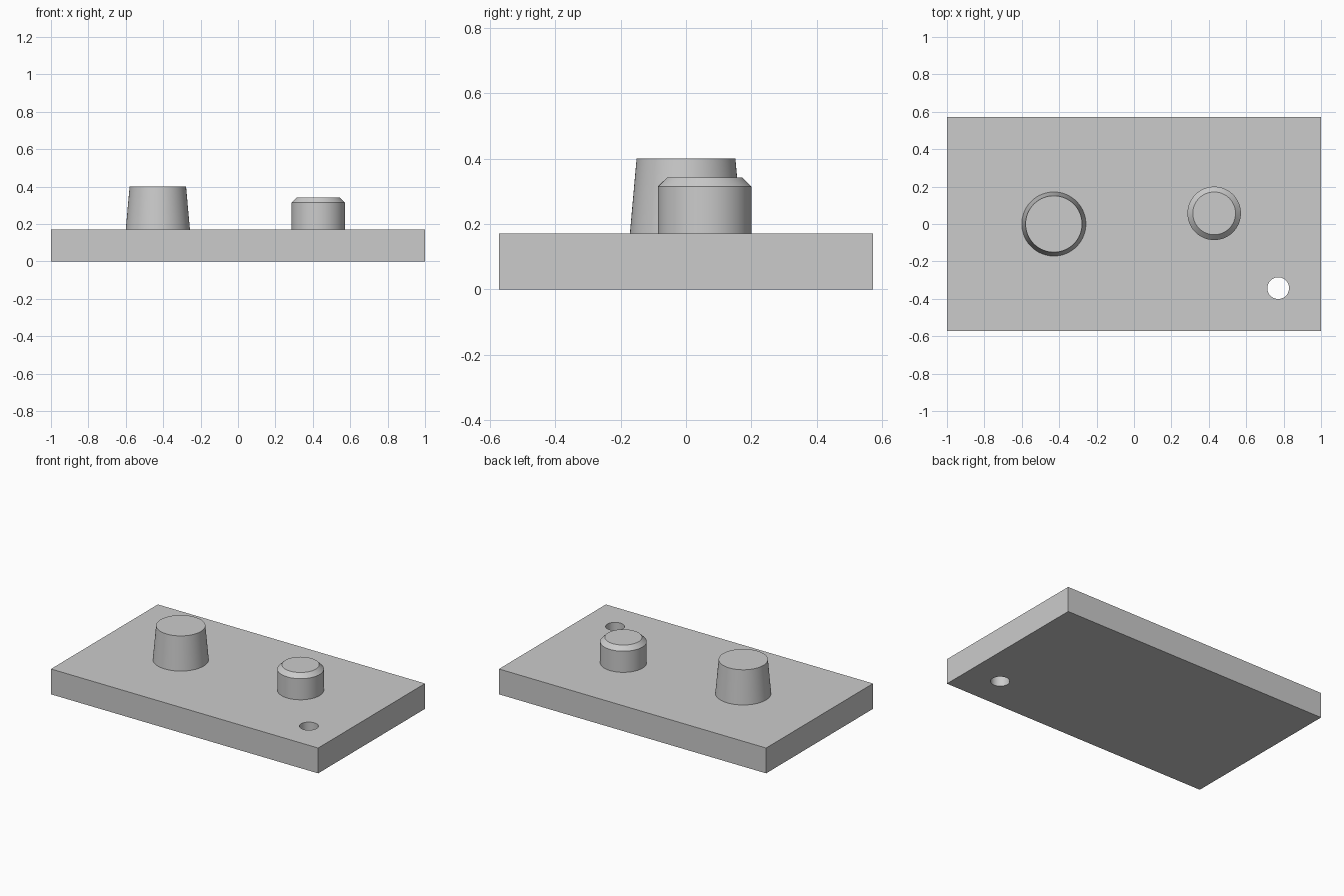
import bpy
import bmesh
from math import tau
from mathutils import Matrix

if "Cube" in bpy.data.objects:
    bpy.data.objects.remove(bpy.data.objects["Cube"], do_unlink=True)

LENGTH, WIDTH, THICK = 2.0, 1.143, 0.1714
COLOUR = (0.6, 0.6, 0.6, 1.0)

grey = bpy.data.materials.new("light_grey")
grey.use_nodes = True
grey.diffuse_color = COLOUR
grey.node_tree.nodes["Principled BSDF"].inputs["Base Color"].default_value = COLOUR


def finish(name, bm, location):
    """Turn a bmesh into a grey object with crisp edges."""
    bmesh.ops.recalc_face_normals(bm, faces=bm.faces)
    mesh = bpy.data.meshes.new(name)
    bm.to_mesh(mesh)
    bm.free()
    mesh.materials.append(grey)
    obj = bpy.data.objects.new(name, mesh)
    obj.location = location
    bpy.context.collection.objects.link(obj)
    return obj


def make_active(obj):
    bpy.ops.object.select_all(action='DESELECT')
    obj.select_set(True)
    bpy.context.view_layer.objects.active = obj


def turned(name, profile, location, sides=64):
    """Stack rings of (radius, height) and cap both ends."""
    bm = bmesh.new()
    rings = []
    for radius, height in profile:
        ring = bmesh.ops.create_circle(bm, segments=sides, radius=radius,
                                       matrix=Matrix.Translation((0, 0, height)))
        rings.append(ring["verts"])
    for low, high in zip(rings, rings[1:]):
        for i in range(sides):
            j = (i + 1) % sides
            bm.faces.new((low[i], low[j], high[j], high[i]))
    bm.faces.new(rings[0])
    bm.faces.new(rings[-1])
    obj = finish(name, bm, location)
    make_active(obj)
    bpy.ops.object.shade_smooth_by_angle()
    return obj


# Base plate
bm = bmesh.new()
bmesh.ops.create_cube(bm, size=1.0, matrix=Matrix.Diagonal((LENGTH, WIDTH, THICK, 1)))
plate = finish("base_plate", bm, (0, 0, THICK / 2))

# Through hole near the front left corner
cutter = turned("hole_cutter", [(0.058, -0.1), (0.058, 0.3)], (0.771, -0.343, 0))
cutter.hide_render = True
cut = plate.modifiers.new("through_hole", 'BOOLEAN')
cut.operation = 'DIFFERENCE'
cut.solver = 'EXACT'
cut.object = cutter
make_active(plate)
bpy.ops.object.modifier_apply(modifier=cut.name)
bpy.data.objects.remove(cutter, do_unlink=True)
bpy.ops.object.shade_smooth_by_angle()

# Tapered boss and chamfered boss standing on the plate
turned("tapered_boss", [(0.1714, 0), (0.151, 0.2286)], (-0.4286, 0, THICK))
turned("chamfered_boss", [(0.1429, 0), (0.1429, 0.1429), (0.1143, 0.1714)],
       (0.4286, 0.057, THICK))
